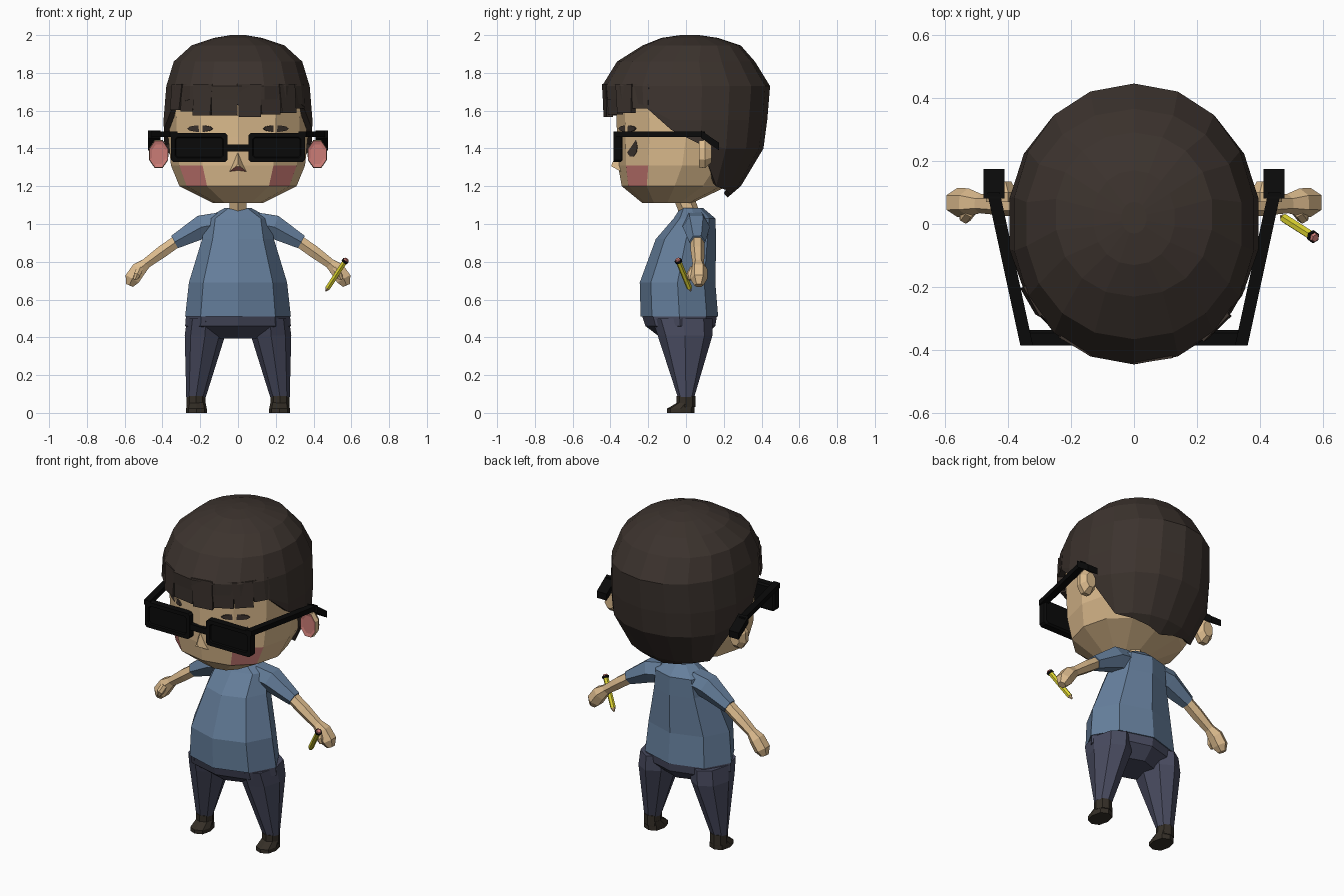
import bpy, bmesh, math
from mathutils import Vector

if "Cube" in bpy.data.objects:
    bpy.data.objects.remove(bpy.data.objects["Cube"])


def material(name, r, g, b):
    m = bpy.data.materials.new(name)
    m.use_nodes = True
    m.diffuse_color = (r, g, b, 1)
    bsdf = next(n for n in m.node_tree.nodes if n.type == 'BSDF_PRINCIPLED')
    bsdf.inputs["Base Color"].default_value = (r, g, b, 1)
    return m


SKIN = material("skin", .72, .5, .27)
HAIR = material("dark brown hair", .045, .033, .027)
SHIRT = material("blue shirt", .13, .21, .33)
PANTS = material("navy trousers", .065, .07, .115)
BLACK = material("black plastic", .003, .003, .003)
PINK = material("blush pink", .6, .2, .18)
YELLOW = material("pencil yellow", .75, .68, .03)
SHOE = material("shoe brown", .035, .028, .02)


def loft(name, rings, mat, extra=None, rule=None, caps=True):
    """Skin a list of equal-length point rings; rule picks faces for the extra colour."""
    bm = bmesh.new()
    rows = [[bm.verts.new(p) for p in ring] for ring in rings]
    n = len(rows[0])
    for a, b in zip(rows, rows[1:]):
        for i in range(n):
            j = (i + 1) % n
            bm.faces.new((a[i], a[j], b[j], b[i]))
    if caps:
        bm.faces.new(rows[0])
    bm.faces.new(rows[-1])
    bmesh.ops.remove_doubles(bm, verts=bm.verts, dist=.0005)
    bmesh.ops.recalc_face_normals(bm, faces=bm.faces)
    bm.normal_update()
    if rule:
        for f in bm.faces:
            f.material_index = int(rule(f.calc_center_median(), f.normal))
    me = bpy.data.meshes.new(name)
    bm.to_mesh(me)
    bm.free()
    me.materials.append(mat)
    if extra:
        me.materials.append(extra)
    ob = bpy.data.objects.new(name, me)
    bpy.context.collection.objects.link(ob)
    return ob


def power(v, p):
    return math.copysign(abs(v) ** p, v)


def ring(z, cx, cy, rx, ry, n=8, p=1.0):
    """Horizontal ring, starting at the front (-y)."""
    angles = [2 * math.pi * i / n for i in range(n)]
    return [Vector((cx + rx * power(math.sin(a), p), cy - ry * power(math.cos(a), p), z))
            for a in angles]


def tube(name, path, mat, n=6):
    """Tube through (x, y, z, radius) points."""
    pts = [Vector(q[:3]) for q in path]
    rings = []
    for i, q in enumerate(path):
        d = (pts[min(i + 1, len(pts) - 1)] - pts[max(i - 1, 0)]).normalized()
        v = d.cross(Vector((0, 1, 0))).normalized()
        u = v.cross(d)
        rings.append([pts[i] + q[3] * (u * math.cos(t) + v * math.sin(t))
                      for t in (2 * math.pi * k / n for k in range(n))])
    return loft(name, rings, mat)


def bar(name, start, end, wx, wz, mat):
    """Square bar running mostly along y."""
    corners = ((-wx, -wz), (wx, -wz), (wx, wz), (-wx, wz))
    return loft(name, [[Vector(e) + Vector((a, 0, b)) for a, b in corners]
                       for e in (start, end)], mat)


def interpolate(table, t):
    for a, b in zip(table, table[1:]):
        if t <= b[0]:
            f = max(0, (t - a[0]) / (b[0] - a[0]))
            return [u + (v - u) * f for u, v in zip(a, b)][1:]
    return list(table[-1][1:])


# Head with blushing cheeks
head_rows = [(1.11, -.1, .13, .13), (1.2, -.06, .31, .28), (1.31, -.02, .355, .34),
             (1.46, 0, .37, .365), (1.62, 0, .375, .37), (1.78, 0, .33, .35), (1.88, 0, .2, .2)]
loft("head", [ring(z, 0, c, rx, ry, 12, .92) for z, c, rx, ry in head_rows], SKIN, PINK,
     lambda c, n: abs(c.x) > .2 and c.y < -.18 and 1.2 < c.z < 1.31)
tube("neck", [(0, .03, 1.03, .052), (0, -.02, 1.16, .052)], SKIN)

# Nose: a small wedge with a pink underside
loft("nose", [[(-.055, -.33, 1.27), (.055, -.33, 1.27), (0, -.35, 1.4)],
              [(-.01, -.395, 1.305), (.01, -.395, 1.305), (0, -.392, 1.32)]],
     SKIN, PINK, lambda c, n: n.z < -.4)

# Hair cap: bottom edge height follows the hairline around the head
hair_rows = [(1.14, .02, .2, .2), (1.2, .02, .31, .27), (1.4, 0, .395, .41), (1.55, 0, .4, .43),
             (1.73, 0, .385, .445), (1.86, 0, .345, .365), (1.945, .03, .25, .26),
             (1.985, .02, .13, .15), (2.0, .02, .04, .05)]
hairline = [(0, 1.66), (40, 1.66), (60, 1.63), (80, 1.5), (100, 1.42), (120, 1.2), (180, 1.14)]


def hair_point(degrees, z, scale=1.0):
    c, rx, ry = interpolate(hair_rows, z)
    a = math.radians(degrees)
    return Vector((scale * rx * power(math.sin(a), .95),
                   c - scale * ry * power(math.cos(a), .95), z))


hair = loft("hair_cap", [[hair_point(a, max(row[0], interpolate(hairline, min(a, 360 - a))[0]))
                          for a in range(0, 360, 20)] for row in hair_rows], HAIR, caps=False)
thick = hair.modifiers.new("thickness", 'SOLIDIFY')
thick.thickness = .03
thick.offset = -1

# Fringe strands
edges = [-64, -50, -36, -20, 0, 17, 34, 50, 64]
for i, (a, b) in enumerate(zip(edges, edges[1:])):
    low = 1.565 + .05 * ((a + b) / 128) ** 2 + .008 * (i % 2)
    out = 1.012 - .015 * (i % 2)
    loft("fringe_strand", [[hair_point(g, z, s * out) for g, s in
                            ((a - t, 1), (b + t, 1), (b + t, .92), (a - t, .92))]
                           for z, t in ((1.74, .5), (low, -.5))], HAIR)


def face_disc(name, cx, cy, z, half_w, half_h, turn, mat):
    """Thin oval plate facing outward from the face."""
    a = math.radians(turn)
    across, out = Vector((math.cos(a), math.sin(a), 0)), Vector((math.sin(a), -math.cos(a), 0))
    angles = [math.pi * k / 5 for k in range(10)]
    loft(name, [[Vector((cx, cy, z)) + out * d + across * half_w * math.cos(t)
                 + Vector((0, 0, half_h * math.sin(t))) for t in angles]
                for d in (-.004, .004)], mat)


# Lens outline with cut corners
def lens_ring(s, y, inset):
    w, h, c = .15 - inset, .077 - inset, .012
    shape = [(-w + c, -h), (w - c, -h), (w, -h + c), (w, h - c),
             (w - c, h), (-w + c, h), (-w, h - c), (-w, -h + c)]
    return [(s * .205 + x, y, 1.405 + z) for x, z in shape]


loft("shirt", [ring(z, 0, c, rx, ry) for z, c, rx, ry in
               [(.51, -.035, .28, .205), (.69, -.045, .26, .2), (.92, 0, .19, .16),
                (1.03, .045, .17, .11), (1.085, .03, .07, .06)]], SHIRT)
loft("trouser_seat", [ring(z, 0, c, rx, ry) for z, c, rx, ry in
                      [(.52, -.035, .275, .2), (.46, -.03, .28, .185),
                       (.395, -.02, .13, .11)]], PANTS)
bar("glasses_bridge", (0, -.38, 1.403), (0, -.35, 1.403), .065, .018, BLACK)

for s, side in ((-1, "right"), (1, "left")):
    # Eyes, brows and ears
    face_disc(side + "_eye", s * .222, -.285, 1.41, .045, .055, s * 42, HAIR)
    face_disc(side + "_brow", s * .2, -.31, 1.505, .08, .018, s * 34, HAIR)
    loft(side + "_ear", [[(s * (.42 + .055 * k * math.cos(t)), y, 1.37 + .08 * k * math.sin(t))
                          for t in (math.pi * i / 4 + .4 for i in range(8))]
                         for y, k in ((.075, .7), (.07, .95), (.1, 1), (.135, .6))],
         SKIN, PINK, lambda c, n: n.y < -.3)

    # Glasses
    loft(side + "_lens", [lens_ring(s, y, i) for y, i in
                          ((-.335, .01), (-.345, 0), (-.385, 0), (-.385, .022), (-.376, .026))], BLACK)
    bar(side + "_temple", (s * .34, -.385, 1.475), (s * .445, .1, 1.475), .02, .015, BLACK)
    bar(side + "_temple_tip", (s * .443, .08, 1.475), (s * .443, .175, 1.41), .033, .02, BLACK)

    # Arms
    tube(side + "_sleeve", [(s * .1, .05, 1.0, .07), (s * .19, .055, .985, .072),
                            (s * .335, .06, .905, .043)], SHIRT)
    tube(side + "_forearm", [(s * .3, .06, .925, .036), (s * .4, .062, .855, .037),
                             (s * .495, .065, .785, .03)], SKIN)
    tube(side + "_hand", [(s * .485, .065, .792, .03), (s * .525, .068, .76, .045),
                          (s * .56, .068, .71, .046), (s * .575, .068, .675, .024)], SKIN)
    tube(side + "_thumb", [(s * .52, .04, .765, .02), (s * .535, .02, .73, .02),
                           (s * .545, .02, .705, .01)], SKIN)

    # Legs and shoes
    loft(side + "_trouser_leg", [ring(z, s * x, c, rx, ry) for z, x, c, rx, ry in
                                 [(.5, .17, -.02, .1, .16), (.41, .175, -.005, .107, .145),
                                  (.085, .222, 0, .052, .044)]], PANTS)
    tube(side + "_ankle", [(s * .222, 0, .09, .05), (s * .222, 0, .03, .05)], SHOE, 8)
    loft(side + "_shoe", [ring(z, s * .22, c, rx, ry, 8, .8) for z, c, rx, ry in
                          [(0, -.028, .055, .073), (.022, -.028, .055, .073),
                           (.055, 0, .048, .045)]], SHOE)

# Pencil in the left hand
tip, end = Vector((.465, .025, .645)), Vector((.575, -.045, .815))
for name, a, b, r0, r1, mat in (("pencil_point", 0, .1, .004, .014, SKIN),
                                ("pencil_body", .1, .9, .015, .015, YELLOW),
                                ("pencil_ferrule", .9, .96, .02, .02, BLACK),
                                ("pencil_eraser", .96, 1, .016, .012, PINK)):
    tube(name, [(*tip.lerp(end, a), r0), (*tip.lerp(end, b), r1)], mat)
